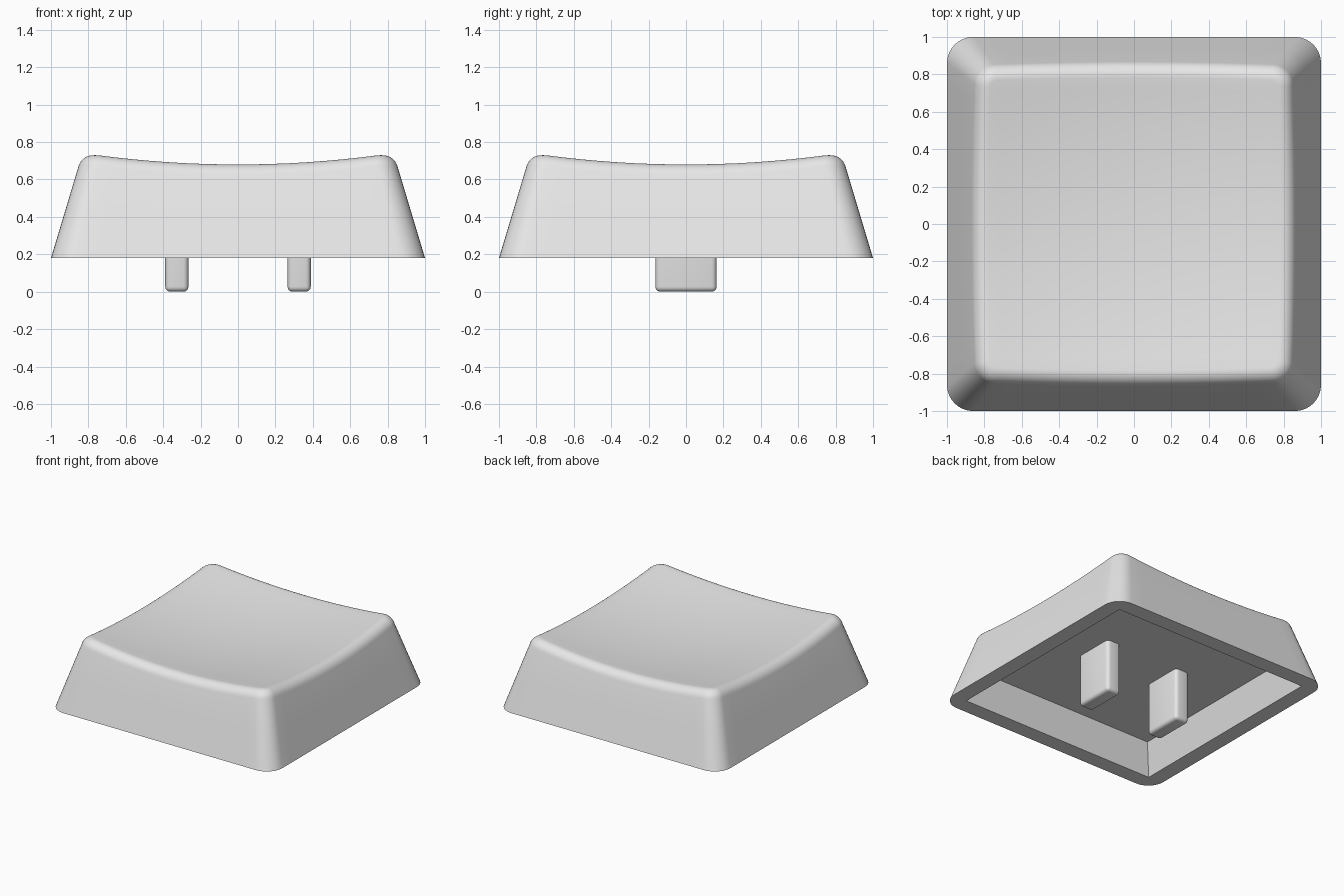
import bpy, bmesh, math
from mathutils import Vector

if "Cube" in bpy.data.objects:
    bpy.data.objects.remove(bpy.data.objects["Cube"])

BASE_Z, CEILING_Z = 0.18, 0.42
ARC, SIDE = 8, 16          # segments per rounded corner and per straight side

plastic = bpy.data.materials.new("grey plastic")
plastic.diffuse_color = (0.8, 0.8, 0.8, 1)
plastic.use_nodes = True
plastic.node_tree.nodes["Principled BSDF"].inputs["Base Color"].default_value = plastic.diffuse_color


def finish(bm, name):
    bmesh.ops.remove_doubles(bm, verts=bm.verts, dist=1e-5)
    bmesh.ops.recalc_face_normals(bm, faces=bm.faces)
    mesh = bpy.data.meshes.new(name)
    bm.to_mesh(mesh)
    bm.free()
    mesh.materials.append(plastic)
    ob = bpy.data.objects.new(name, mesh)
    bpy.context.collection.objects.link(ob)
    bpy.ops.object.select_all(action='DESELECT')
    ob.select_set(True)
    bpy.context.view_layer.objects.active = ob
    bpy.ops.object.shade_smooth_by_angle(angle=math.radians(35))
    return ob


def outline(half, r):
    """Rounded square; radius 0 keeps the same point count with sharp corners."""
    pts = []
    for q in range(4):
        turn = q * math.pi / 2
        c, s = math.cos(turn), math.sin(turn)
        local = [(half, -(half - r) + 2 * (half - r) * j / SIDE) for j in range(SIDE)]
        for j in range(ARC):
            a = math.pi / 2 * j / ARC
            local.append((half - r + r * math.cos(a), half - r + r * math.sin(a)))
        pts += [(c * x - s * y, s * x + c * y) for x, y in local]
    return pts


def dish(x, y):
    return 0.623 + 0.092 * (x * x + y * y)


def wall_half(z):
    return 1 - 0.3 * (z - BASE_Z)


def wall_radius(z):
    return 0.14 - 0.07 * (z - BASE_Z)


count = 4 * (ARC + SIDE)


def wall_point(i, z):
    x, y = outline(wall_half(z), wall_radius(z))[i]
    return Vector((x, y, z))


# Columns: start of edge fillet, virtual sharp edge, end of fillet on the dish
T, W = 0.065, 0.777
columns = []
for i in range(count):
    z = 0.7
    for _ in range(5):
        p = wall_point(i, z)
        z = dish(p.x, p.y)
    edge = wall_point(i, z)
    ix, iy = outline(wall_half(z) - T, max(wall_radius(z) - T, 0.03))[i]
    columns.append((wall_point(i, z - T), edge, Vector((ix, iy, dish(ix, iy)))))

# Rings from the cavity ceiling, round the rim, up the wall and over the dish
rings = [[(x, y, CEILING_Z) for x, y in outline(0.80, 0)],
         [(x, y, BASE_Z) for x, y in outline(0.873, 0)],
         [(x, y, BASE_Z) for x, y in outline(1.0, 0.14)]]
for k in (0.5,):
    rings.append([Vector(b).lerp(c[0], k) for b, c in zip(rings[2], columns)])
for k in range(9):
    t = k / 8
    a, b, c = (1 - t) ** 2, 2 * W * t * (1 - t), t * t
    rings.append([(p * a + e * b + q * c) / (a + b + c) for p, e, q in columns])
for k in range(1, 12):
    f = 1 - k / 12
    rings.append([(q.x * f, q.y * f, dish(q.x * f, q.y * f)) for _, _, q in columns])

bm = bmesh.new()
loops = [[bm.verts.new(p) for p in ring] for ring in rings]
for lo, hi in zip(loops, loops[1:]):
    for i in range(count):
        j = (i + 1) % count
        bm.faces.new((lo[i], lo[j], hi[j], hi[i]))
bm.faces.new(loops[0])                       # cavity ceiling
centre = bm.verts.new((0, 0, dish(0, 0)))    # middle of the dish
for i in range(count):
    bm.faces.new((loops[-1][i], loops[-1][(i + 1) % count], centre))
finish(bm, "keycap_shell")

# Two rounded mounting posts under the cap
for side, name in ((-1, "left_post"), (1, "right_post")):
    bm = bmesh.new()
    bmesh.ops.create_cube(bm, size=1)
    for v in bm.verts:
        v.co = (side * 0.327 + v.co.x * 0.124, v.co.y * 0.328, (v.co.z + 0.5) * CEILING_Z)
    edges = [e for e in bm.edges if min(v.co.z for v in e.verts) < 0.01]
    bmesh.ops.bevel(bm, geom=edges, offset=0.027, segments=4, profile=0.5, affect='EDGES')
    finish(bm, name)
